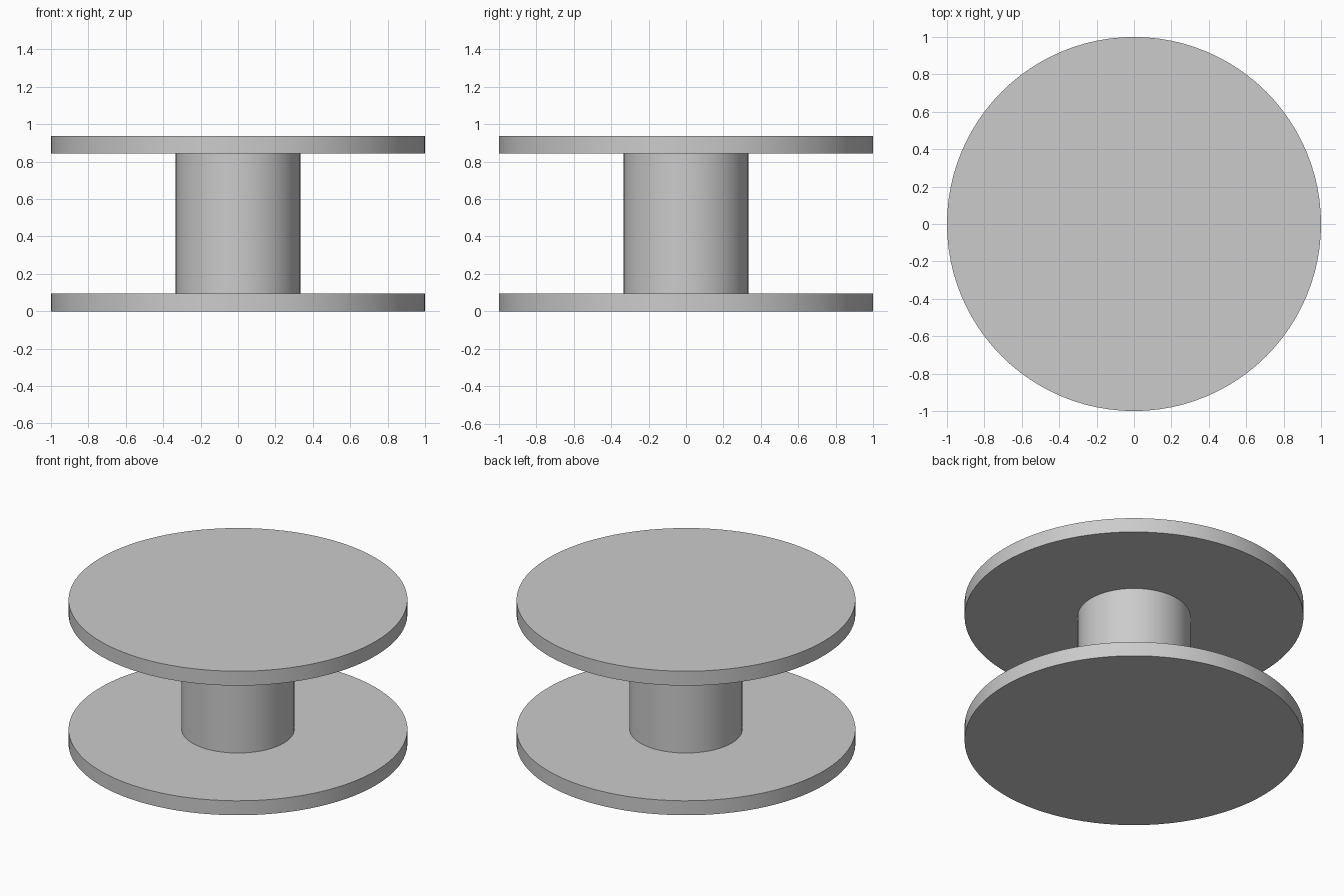
import bpy
import math

# Remove the default cube
cube = bpy.data.objects.get("Cube")
if cube:
    bpy.data.objects.remove(cube, do_unlink=True)

# Plain grey finish
GREY = (0.6, 0.6, 0.6, 1.0)
grey = bpy.data.materials.new("plain_grey")
grey.use_nodes = True
grey.diffuse_color = GREY
grey.node_tree.nodes["Principled BSDF"].inputs["Base Color"].default_value = GREY

HEIGHT = 0.938
FLANGE_THICKNESS = 0.094
FLANGE_RADIUS = 1.0
HUB_RADIUS = 0.333


def disc(name, radius, bottom, top, sides):
    """Upright cylinder between two heights, with sharp rims."""
    bpy.ops.mesh.primitive_cylinder_add(
        vertices=sides, radius=radius, depth=top - bottom,
        location=(0, 0, (bottom + top) / 2))
    part = bpy.context.object
    part.name = name
    part.data.materials.append(grey)
    bpy.ops.object.shade_smooth_by_angle(angle=math.radians(30))
    return part


# Two wide flanges joined by a narrow hub
disc("bottom_flange", FLANGE_RADIUS, 0, FLANGE_THICKNESS, 96)
disc("hub", HUB_RADIUS, FLANGE_THICKNESS, HEIGHT - FLANGE_THICKNESS, 64)
disc("top_flange", FLANGE_RADIUS, HEIGHT - FLANGE_THICKNESS, HEIGHT, 96)
